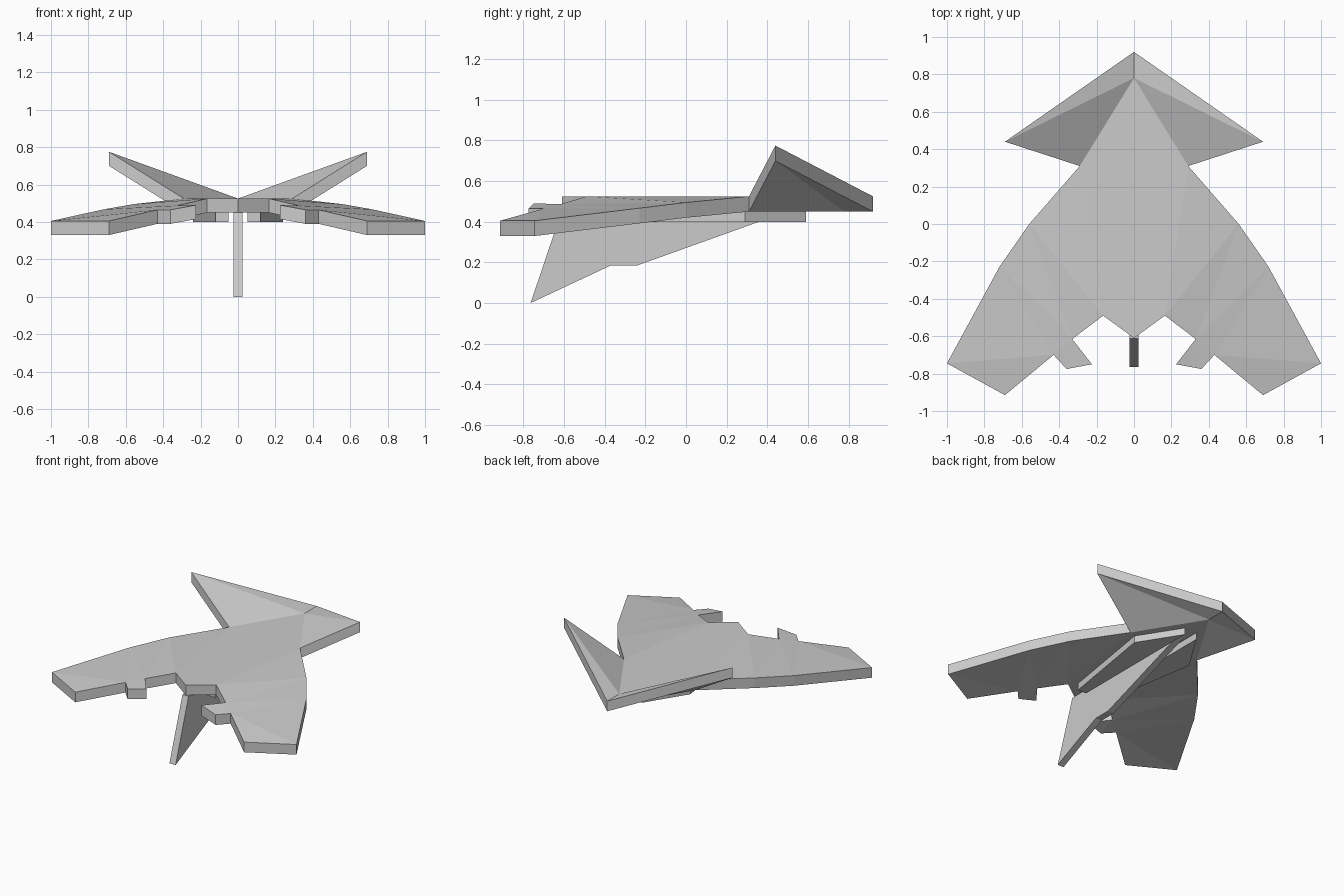
import bpy
import bmesh
from mathutils import Vector

cube = bpy.data.objects.get("Cube")
if cube:
    bpy.data.objects.remove(cube)

GREY = (0.6, 0.6, 0.6, 1.0)
grey = bpy.data.materials.new("plain_grey")
grey.use_nodes = True
grey.diffuse_color = GREY
grey.node_tree.nodes["Principled BSDF"].inputs["Base Color"].default_value = GREY


def plate(name, points, faces, offset, mirrored=True):
    """Thicken a sheet of named points along offset, leaving the x = 0 seam open."""
    bm = bmesh.new()
    top = {k: bm.verts.new(p) for k, p in points.items()}
    low = {k: bm.verts.new(Vector(p) + Vector(offset)) for k, p in points.items()}
    edges = {}
    for names in faces:
        keys = names.split()
        bm.faces.new([top[k] for k in keys])
        bm.faces.new([low[k] for k in reversed(keys)])
        for a, b in zip(keys, keys[1:] + keys[:1]):
            edges.setdefault(frozenset((a, b)), []).append((a, b))
    for uses in edges.values():
        a, b = uses[0]
        on_seam = mirrored and points[a][0] == 0 and points[b][0] == 0
        if len(uses) == 1 and not on_seam:
            bm.faces.new([top[b], top[a], low[a], low[b]])
    bmesh.ops.recalc_face_normals(bm, faces=bm.faces)
    mesh = bpy.data.meshes.new(name)
    bm.to_mesh(mesh)
    bm.free()
    mesh.materials.append(grey)
    obj = bpy.data.objects.new(name, mesh)
    bpy.context.collection.objects.link(obj)
    if mirrored:
        mod = obj.modifiers.new("mirror", "MIRROR")
        mod.use_axis[0] = True
        mod.merge_threshold = 0.001
    return obj


# Body, swept wings, tail notches and raised nose wings as one thick sheet
body = {
    "nose": (0, 0.92, 0.525),
    "crown": (0, 0.78, 0.525),
    "nose_tip": (0.69, 0.44, 0.775),
    "root": (0.29, 0.31, 0.525),
    "lead_a": (0.56, 0.0, 0.495),
    "lead_b": (0.72, -0.23, 0.467),
    "tip": (1.0, -0.745, 0.405),
    "tip_rear": (0.69, -0.915, 0.405),
    "notch": (0.43, -0.70, 0.465),
    "tab_out": (0.36, -0.775, 0.465),
    "tab_in": (0.225, -0.75, 0.49),
    "tab_root": (0.33, -0.615, 0.487),
    "tail": (0.165, -0.49, 0.525),
    "tail_mid": (0, -0.61, 0.525),
}
plate("body_and_wings", body, [
    "nose crown nose_tip",
    "crown root nose_tip",
    "crown tail_mid tail root",
    "root tail lead_a",
    "lead_a tail tab_root",
    "lead_a tab_root lead_b",
    "lead_b tab_root notch",
    "lead_b notch tip",
    "tip notch tip_rear",
    "tab_root tab_in tab_out",
    "tab_root tab_out notch",
], (0, 0, -0.075))

# Tapered pods under the body
pod = {
    "front": (0.05, 0.59, 0.45),
    "rear_in": (0.05, -0.44, 0.45),
    "rear_out": (0.12, -0.44, 0.45),
    "shoulder": (0.24, 0.29, 0.45),
}
plate("belly_pods", pod, ["front rear_in rear_out shoulder"], (0, 0, -0.05))

# Hanging keel fin
outline = [(-0.613, 0.45), (-0.765, 0), (-0.37, 0.185), (-0.24, 0.185), (0.36, 0.4), (0.5, 0.45)]
fin = {str(i): (0.025, y, z) for i, (y, z) in enumerate(outline)}
plate("keel_fin", fin, [" ".join(fin)], (-0.05, 0, 0), mirrored=False)
